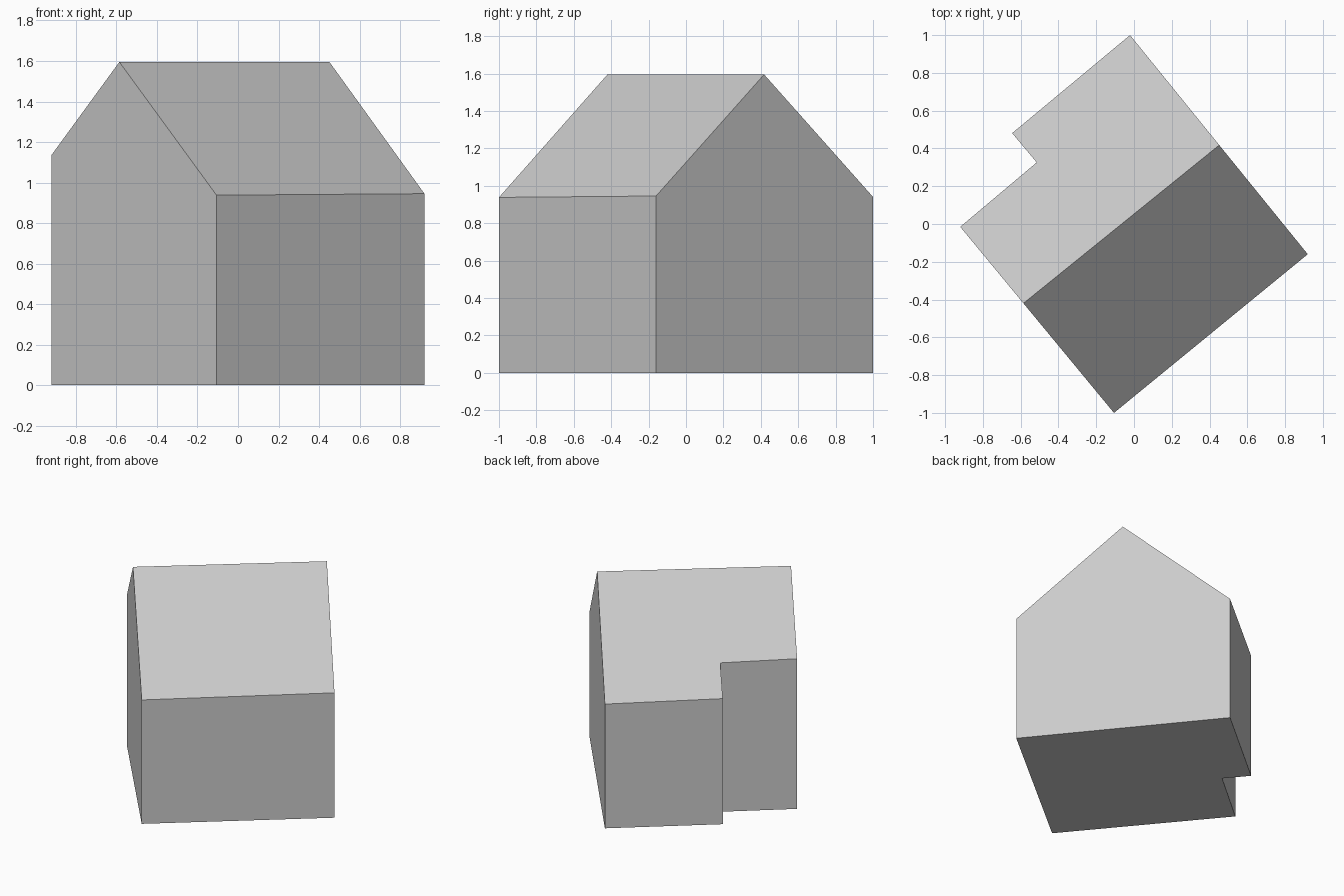
import bpy
import bmesh
from mathutils import Vector

cube = bpy.data.objects.get("Cube")
if cube:
    bpy.data.objects.remove(cube, do_unlink=True)

# Main dimensions
FOOTPRINT = [(-0.106, -1.0), (0.92, -0.16), (-0.021, 1.0),
             (-0.645, 0.481), (-0.515, 0.326), (-0.92, -0.015)]
RIDGE_A = Vector((-0.577, -0.413, 1.595))
RIDGE_B = Vector((0.449, 0.416, 1.595))
EAVE_DROP, HALF_SPAN = 0.655, 0.75

# Plaster colour
grey = bpy.data.materials.new("light grey")
grey.use_nodes = True
colour = (0.6, 0.6, 0.6, 1)
grey.diffuse_color = colour
grey.node_tree.nodes["Principled BSDF"].inputs["Base Color"].default_value = colour


def cut_roof(bm, normal):
    """Slice away everything above a roof plane and close the cut."""
    geom = bm.verts[:] + bm.edges[:] + bm.faces[:]
    cut = bmesh.ops.bisect_plane(bm, geom=geom, dist=1e-5, plane_co=RIDGE_A,
                                 plane_no=normal, clear_outer=True)
    edges = [e for e in cut["geom_cut"] if isinstance(e, bmesh.types.BMEdge)]
    bmesh.ops.edgeloop_fill(bm, edges=edges)


# House walls: the notched footprint raised as a prism
bm = bmesh.new()
floor = bm.faces.new([bm.verts.new((x, y, 0)) for x, y in FOOTPRINT])
top = bmesh.ops.extrude_face_region(bm, geom=[floor], use_keep_orig=True)["geom"]
bmesh.ops.translate(bm, vec=(0, 0, 2.5),
                    verts=[v for v in top if isinstance(v, bmesh.types.BMVert)])

# Gable roof: one slope on each side of the ridge
along = (RIDGE_B - RIDGE_A).normalized()
across = Vector((-along.y, along.x, 0))
for side in (1, -1):
    cut_roof(bm, across * side * EAVE_DROP + Vector((0, 0, HALF_SPAN)))

bmesh.ops.recalc_face_normals(bm, faces=bm.faces)
mesh = bpy.data.meshes.new("house")
bm.to_mesh(mesh)
bm.free()
mesh.materials.append(grey)
bpy.context.collection.objects.link(bpy.data.objects.new("house", mesh))
